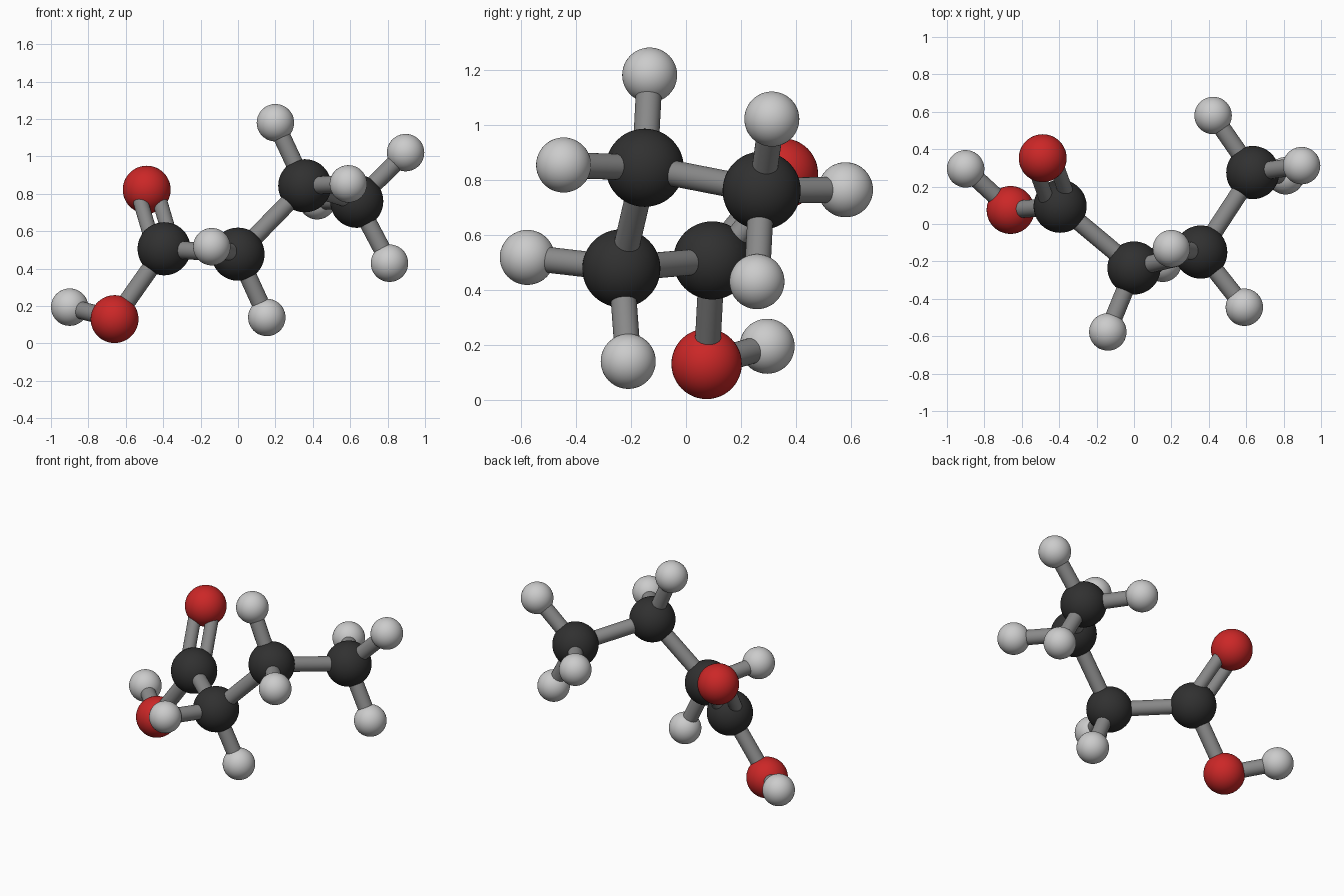
import bpy
from mathutils import Vector

if "Cube" in bpy.data.objects:
    bpy.data.objects.remove(bpy.data.objects["Cube"])


def material(name, rgb):
    m = bpy.data.materials.new(name)
    m.diffuse_color = (*rgb, 1)
    m.use_nodes = True
    m.node_tree.nodes["Principled BSDF"].inputs["Base Color"].default_value = m.diffuse_color
    return m


# element: (plain name, radius, material)
ELEMENTS = {
    "C": ("carbon", 0.142, material("black", (0.03, 0.03, 0.03))),
    "O": ("oxygen", 0.128, material("red", (0.6, 0.02, 0.02))),
    "H": ("hydrogen", 0.10, material("light_grey", (0.6, 0.6, 0.6))),
}
BOND = material("mid_grey", (0.25, 0.25, 0.25))

ATOMS = {
    # carbon chain
    "C1": (-0.395, 0.095, 0.506), "C2": (0.0, -0.235, 0.477),
    "C3": (0.357, -0.15, 0.843), "C4": (0.635, 0.275, 0.76),
    # acid end
    "O1": (-0.488, 0.352, 0.822), "O2": (-0.66, 0.075, 0.13),
    "H1": (-0.90, 0.295, 0.194),
    # hydrogens along the chain
    "H2": (-0.14, -0.577, 0.517), "H3": (0.154, -0.21, 0.139),
    "H4": (0.20, -0.132, 1.18), "H5": (0.59, -0.445, 0.853),
    "H6": (0.896, 0.312, 1.02), "H7": (0.81, 0.258, 0.429),
    "H8": (0.423, 0.58, 0.763),
}
SINGLE = ["C1 C2", "C2 C3", "C3 C4", "C1 O2", "O2 H1", "C2 H2", "C2 H3",
          "C3 H4", "C3 H5", "C4 H6", "C4 H7", "C4 H8"]


def finish(name, mat):
    ob = bpy.context.object
    ob.name = name
    ob.data.materials.append(mat)
    bpy.ops.object.shade_smooth_by_angle()


def rod(name, a, b, radius):
    d = b - a
    bpy.ops.mesh.primitive_cylinder_add(
        vertices=32, radius=radius, depth=d.length, location=(a + b) / 2,
        rotation=d.to_track_quat("Z", "Y").to_euler())
    finish(name, BOND)


# atoms
for key, pos in ATOMS.items():
    kind, radius, mat = ELEMENTS[key[0]]
    bpy.ops.mesh.primitive_uv_sphere_add(
        segments=48, ring_count=24, radius=radius, location=pos)
    finish(f"{kind}_{key[1]}", mat)

# single bonds
for pair in SINGLE:
    a, b = pair.split()
    rod(f"bond_{a}_{b}", Vector(ATOMS[a]), Vector(ATOMS[b]), 0.047)

# double bond: two thinner rods side by side
a, b = Vector(ATOMS["C1"]), Vector(ATOMS["O1"])
side = (b - a).cross(Vector((0, 0, 1))).normalized() * 0.055
for label, s in (("left", -1), ("right", 1)):
    rod(f"double_bond_{label}", a + side * s, b + side * s, 0.04)
